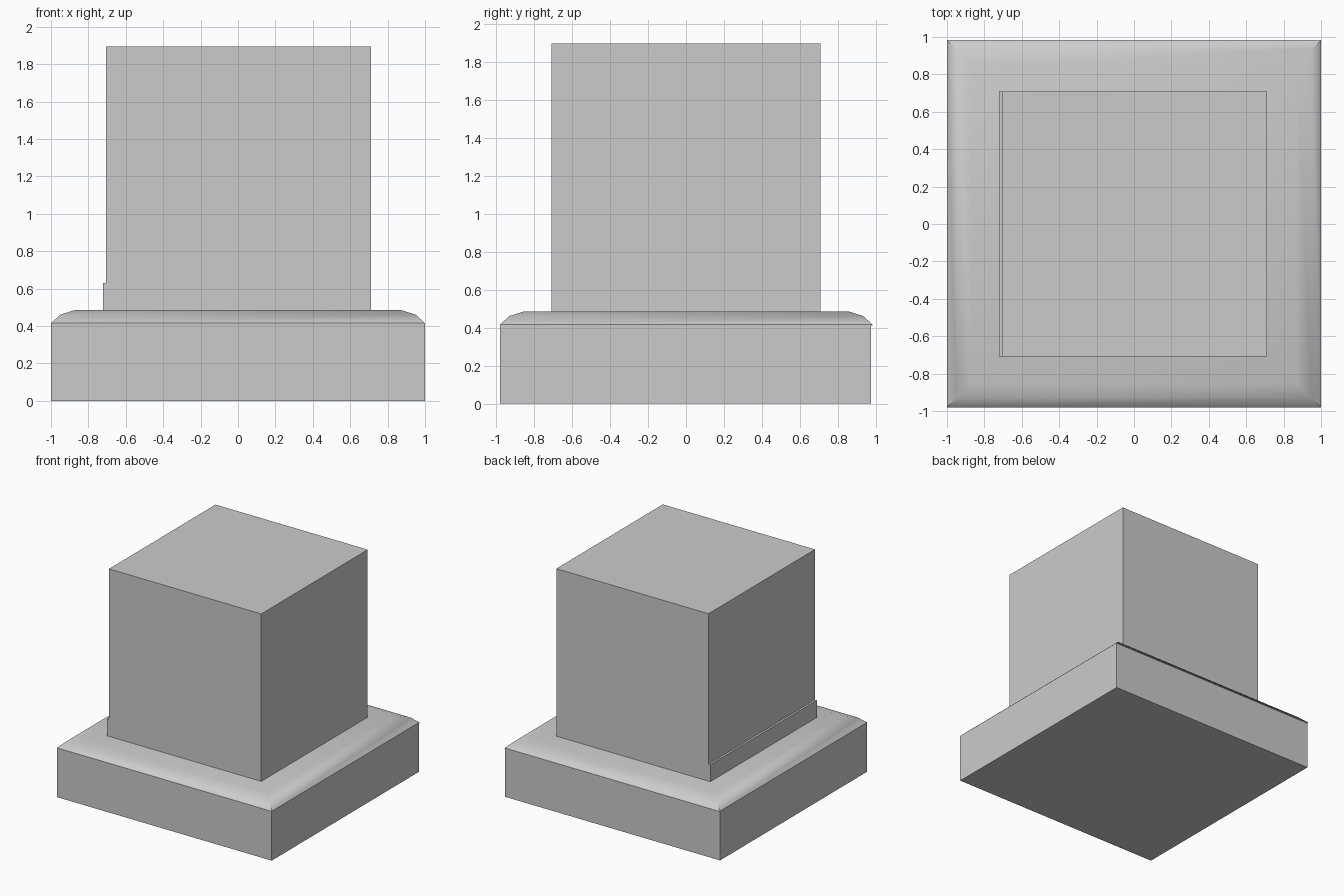
import bpy, bmesh

if "Cube" in bpy.data.objects:
    bpy.data.objects.remove(bpy.data.objects["Cube"])


def loft(name, rings, smooth=False):
    """Stack rectangular rings (x0, x1, y0, y1, z) into a closed solid."""
    bm = bmesh.new()
    loops = []
    for x0, x1, y0, y1, z in rings:
        loops.append([bm.verts.new((x, y, z))
                      for x, y in ((x0, y0), (x1, y0), (x1, y1), (x0, y1))])
    bm.faces.new(loops[0][::-1])
    bm.faces.new(loops[-1])
    for a, b in zip(loops, loops[1:]):
        for i in range(4):
            j = (i + 1) % 4
            bm.faces.new((a[i], a[j], b[j], b[i]))
    mesh = bpy.data.meshes.new(name)
    bm.to_mesh(mesh)
    bm.free()
    obj = bpy.data.objects.new(name, mesh)
    bpy.context.collection.objects.link(obj)
    if smooth:
        bpy.ops.object.select_all(action='DESELECT')
        obj.select_set(True)
        bpy.context.view_layer.objects.active = obj
        bpy.ops.object.shade_smooth_by_angle(angle=0.75)
    return obj


# Square slab at the bottom, slightly short of the cap at the back
loft("base_slab", [(-1, 1, -0.98, 0.975, 0), (-1, 1, -0.98, 0.975, 0.412)])

# Rounded moulding: inset and height of each step
profile = [(0, 0.41), (0, 0.415), (0.05, 0.461), (0.13, 0.486)]
loft("base_moulding",
     [(-1 + d, 1 - d, -0.98 + d, 0.983 - d, z) for d, z in profile], smooth=True)

# Large block on top
loft("main_block", [(-0.705, 0.712, -0.708, 0.708, 0.45),
                    (-0.705, 0.712, -0.708, 0.708, 1.895)])

# Thin strip along the lower left side of the block
loft("side_strip", [(-0.722, -0.70, -0.708, 0.708, 0.45),
                    (-0.722, -0.70, -0.708, 0.708, 0.63)])
